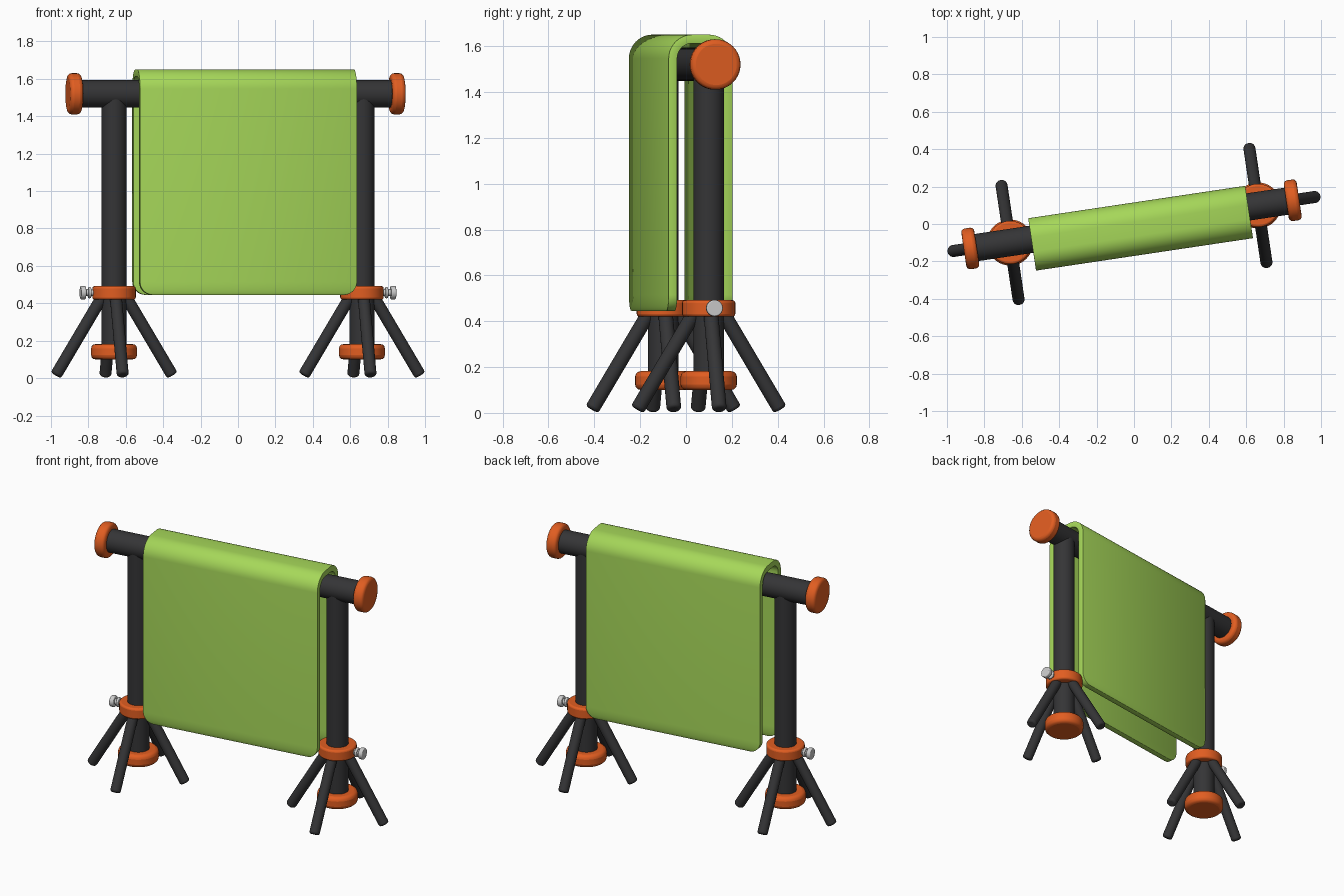
import bpy, bmesh
from math import sin, cos, pi, radians, sqrt
from mathutils import Vector, Matrix

if "Cube" in bpy.data.objects:
    bpy.data.objects.remove(bpy.data.objects["Cube"])

TURN = Matrix.Rotation(radians(8.5), 4, 'Z')   # whole stand is turned slightly


def material(name, rgb):
    m = bpy.data.materials.new(name)
    m.diffuse_color = (*rgb, 1)
    m.use_nodes = True
    m.node_tree.nodes["Principled BSDF"].inputs["Base Color"].default_value = m.diffuse_color
    return m


DARK = material("dark_metal", (0.035, 0.035, 0.037))
ORANGE = material("orange_plastic", (0.75, 0.11, 0.015))
GREEN = material("green_cloth", (0.38, 0.68, 0.10))


def finish(name, bm, mat, bevel, segments=3, thickness=0):
    me = bpy.data.meshes.new(name)
    bm.to_mesh(me)
    bm.free()
    ob = bpy.data.objects.new(name, me)
    bpy.context.collection.objects.link(ob)
    ob.matrix_world = TURN
    if mat:
        me.materials.append(mat)
    if thickness:
        s = ob.modifiers.new("thickness", 'SOLIDIFY')
        s.thickness, s.offset = thickness, 0
    if bevel:
        b = ob.modifiers.new("bevel", 'BEVEL')
        b.width, b.segments = bevel, segments
        b.limit_method, b.angle_limit = 'ANGLE', radians(50)
    bpy.ops.object.select_all(action='DESELECT')
    bpy.context.view_layer.objects.active = ob
    ob.select_set(True)
    bpy.ops.object.shade_smooth_by_angle(angle=radians(35))
    return ob


def rod(name, a, b, r, mat, bevel=0.0, sides=40):
    a, b = Vector(a), Vector(b)
    d = b - a
    bm = bmesh.new()
    m = Matrix.Translation((a + b) / 2) @ d.to_track_quat('Z', 'Y').to_matrix().to_4x4()
    bmesh.ops.create_cone(bm, cap_ends=True, segments=sides, radius1=r, radius2=r,
                          depth=d.length, matrix=m)
    return finish(name, bm, mat, bevel)


# horizontal bar with end caps
Z = 1.52
rod("cross_bar", (-0.88, 0, Z), (0.85, 0, Z), 0.073, DARK)
for side, x in (("left", -0.885), ("right", 0.858)):
    rod(side + "_bar_cap", (x - 0.035, 0, Z), (x + 0.035, 0, Z), 0.11, ORANGE, 0.02)

# two posts, each with foot cap, clamp collar, four legs and a knob
for side, s in (("left", -1), ("right", 1)):
    px = 0.67 * s
    rod(side + "_post", (px, 0, 0.12), (px, 0, 1.51), 0.067, DARK)
    rod(side + "_post_foot_cap", (px, 0, 0.10), (px, 0, 0.182), 0.123, ORANGE, 0.024)
    rod(side + "_collar", (px, 0, 0.42), (px, 0, 0.492), 0.116, ORANGE, 0.012)
    for i in range(4):
        d = Vector((cos(i * pi / 2), sin(i * pi / 2), 0))
        rod(f"{side}_leg_{i + 1}", Vector((px, 0, 0.45)) + d * 0.055,
            Vector((px, 0, 0.015)) + d * 0.315, 0.032, DARK, 0.013, 24)
    for part, x0, x1, r in (("shaft", 0.10, 0.165, 0.018), ("flange", 0.125, 0.14, 0.03),
                            ("head", 0.154, 0.182, 0.036)):
        rod(f"{side}_knob_{part}", (px + s * x0, 0, 0.457), (px + s * x1, 0, 0.457),
            r, None, 0.005, 24)

# draped cloth: mid-surface profile over the bar, hems with rounded corners
X0, X1 = -0.555, 0.618
T = 0.038
YF, YB, TOP, LOW = -0.169 + T / 2, 0.114 - T / 2, 1.65 - T / 2, 0.445
R, FOLD = 0.07, 0.085
hem = []
for i in range(9):
    a = i / 8 * pi / 2
    hem.append((LOW + R * (1 - cos(a)), R * (1 - sin(a))))
rows = [(YF, z, inset) for z, inset in hem]
for yc, start in ((YF + FOLD, pi), (YB - FOLD, pi / 2)):
    for i in range(11):
        a = start - i / 10 * pi / 2
        rows.append((yc + FOLD * cos(a), TOP - FOLD + FOLD * sin(a), 0))
rows += [(YB, z, inset) for z, inset in reversed(hem)]
bm = bmesh.new()
pairs = [(bm.verts.new((X0 + i, y, z)), bm.verts.new((X1 - i, y, z))) for y, z, i in rows]
for (a, b), (c, d) in zip(pairs, pairs[1:]):
    bm.faces.new((a, b, d, c))
finish("draped_cloth", bm, GREEN, 0.006, 2, T)
